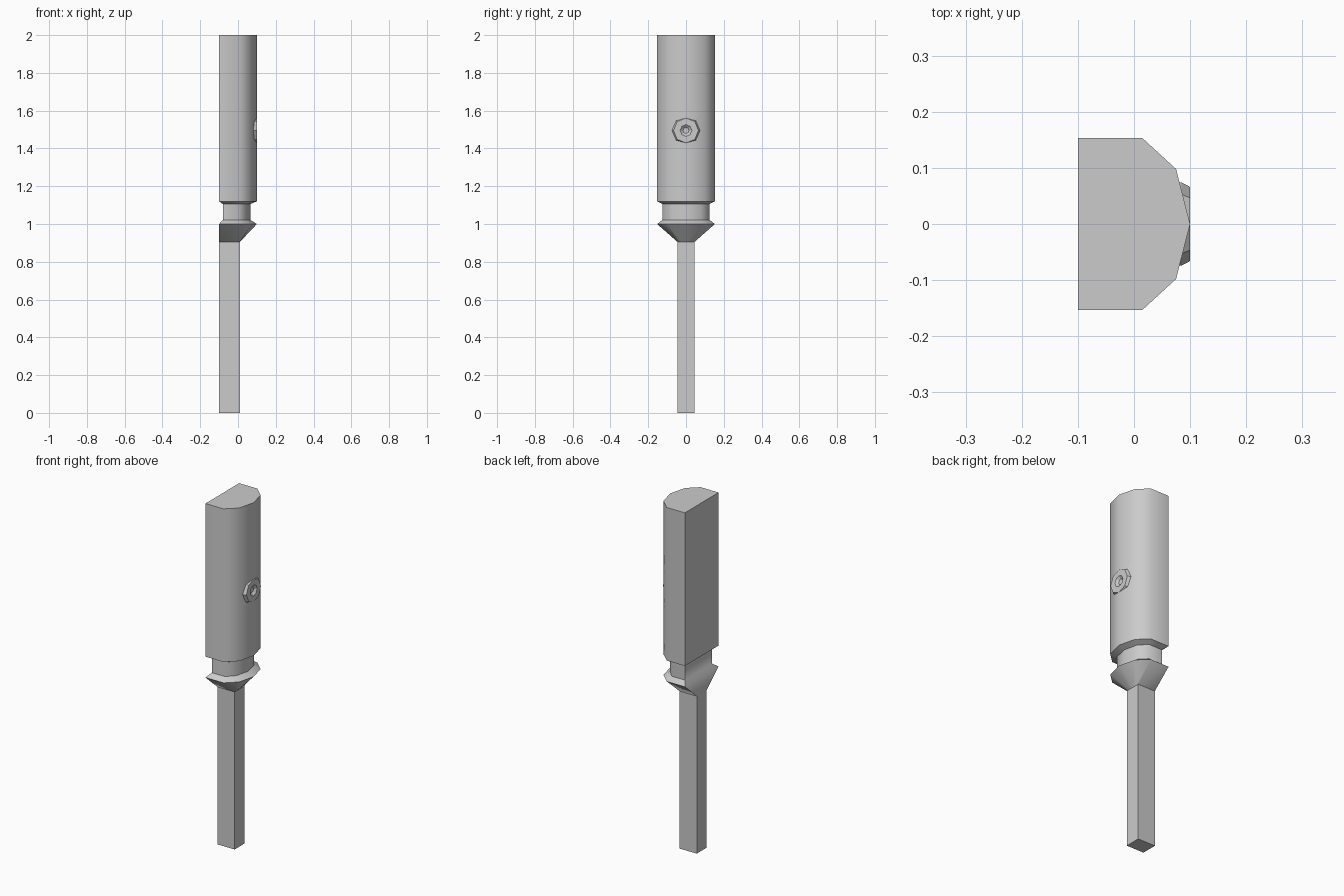
import bpy, bmesh, math

old = bpy.data.objects.get("Cube")
if old:
    bpy.data.objects.remove(old, do_unlink=True)

metal = bpy.data.materials.new("grey metal")
metal.use_nodes = True
GREY = (0.6, 0.6, 0.6, 1)
metal.diffuse_color = GREY
metal.node_tree.nodes["Principled BSDF"].inputs["Base Color"].default_value = GREY


def loft(name, rings):
    """Skin a stack of closed rings and cap both ends."""
    bm = bmesh.new()
    loops = [[bm.verts.new(p) for p in ring] for ring in rings]
    n = len(loops[0])
    for a, b in zip(loops, loops[1:]):
        for i in range(n):
            j = (i + 1) % n
            bm.faces.new((a[i], a[j], b[j], b[i]))
    bm.faces.new(loops[0])
    bm.faces.new(loops[-1])
    bmesh.ops.recalc_face_normals(bm, faces=bm.faces)
    mesh = bpy.data.meshes.new(name)
    bm.to_mesh(mesh)
    bm.free()
    mesh.materials.append(metal)
    ob = bpy.data.objects.new(name, mesh)
    bpy.context.collection.objects.link(ob)
    return ob


def smooth(ob, degrees):
    bpy.ops.object.select_all(action='DESELECT')
    ob.select_set(True)
    bpy.context.view_layer.objects.active = ob
    bpy.ops.object.shade_smooth_by_angle(angle=math.radians(degrees))


def section(half, z):
    """Mirror half a cross-section (ending on y = 0) across y."""
    pts = half + [(x, -y) for x, y in reversed(half[:-1])]
    return [(x, y, z) for x, y in pts]


def disc(sides, radius, x, z=1.495):
    step = 2 * math.pi / sides
    return [(x, radius * math.sin(i * step), z + radius * math.cos(i * step))
            for i in range(sides)]


# Cross-sections: flat back, faceted round front
full = [(-0.1, -0.153), (0.015, -0.153), (0.075, -0.098), (0.1, 0)]
slim = [(0.725 * x - 0.0075, 0.81 * y) for x, y in full]
tip = [(-0.1, -0.045), (0.01, -0.045), (0.01, -0.029), (0.01, 0)]

# Handle, neck and tapered collar
handle = loft("handle", [
    section(tip, 0.905), section(full, 1.0), section(slim, 1.022),
    section(slim, 1.105), section(full, 1.12), section(full, 1.4),
    section(full, 1.6), section(full, 2.0)])

# Small pocket in the handle behind the screw dimple
cutter = loft("dimple_cutter", [disc(8, 0.031, 0.08), disc(8, 0.031, 0.15)])
cutter.hide_render = True
cut = handle.modifiers.new("pocket", 'BOOLEAN')
cut.operation = 'DIFFERENCE'
cut.solver = 'EXACT'
cut.object = cutter
bpy.ops.object.select_all(action='DESELECT')
handle.select_set(True)
bpy.context.view_layer.objects.active = handle
bpy.ops.object.modifier_apply(modifier=cut.name)
bpy.data.objects.remove(cutter, do_unlink=True)
smooth(handle, 46)

# Square shank
loft("shank", [[(x, y, z) for x, y in
                ((-0.1, -0.045), (0.01, -0.045), (0.01, 0.045), (-0.1, 0.045))]
               for z in (0, 0.905)])

# Eight-sided screw with a chamfered rim and dished centre
screw = loft("screw", [
    disc(8, 0.074, 0.07), disc(8, 0.074, 0.085), disc(8, 0.066, 0.1),
    disc(8, 0.031, 0.1), disc(8, 0.016, 0.088)])
smooth(screw, 20)
